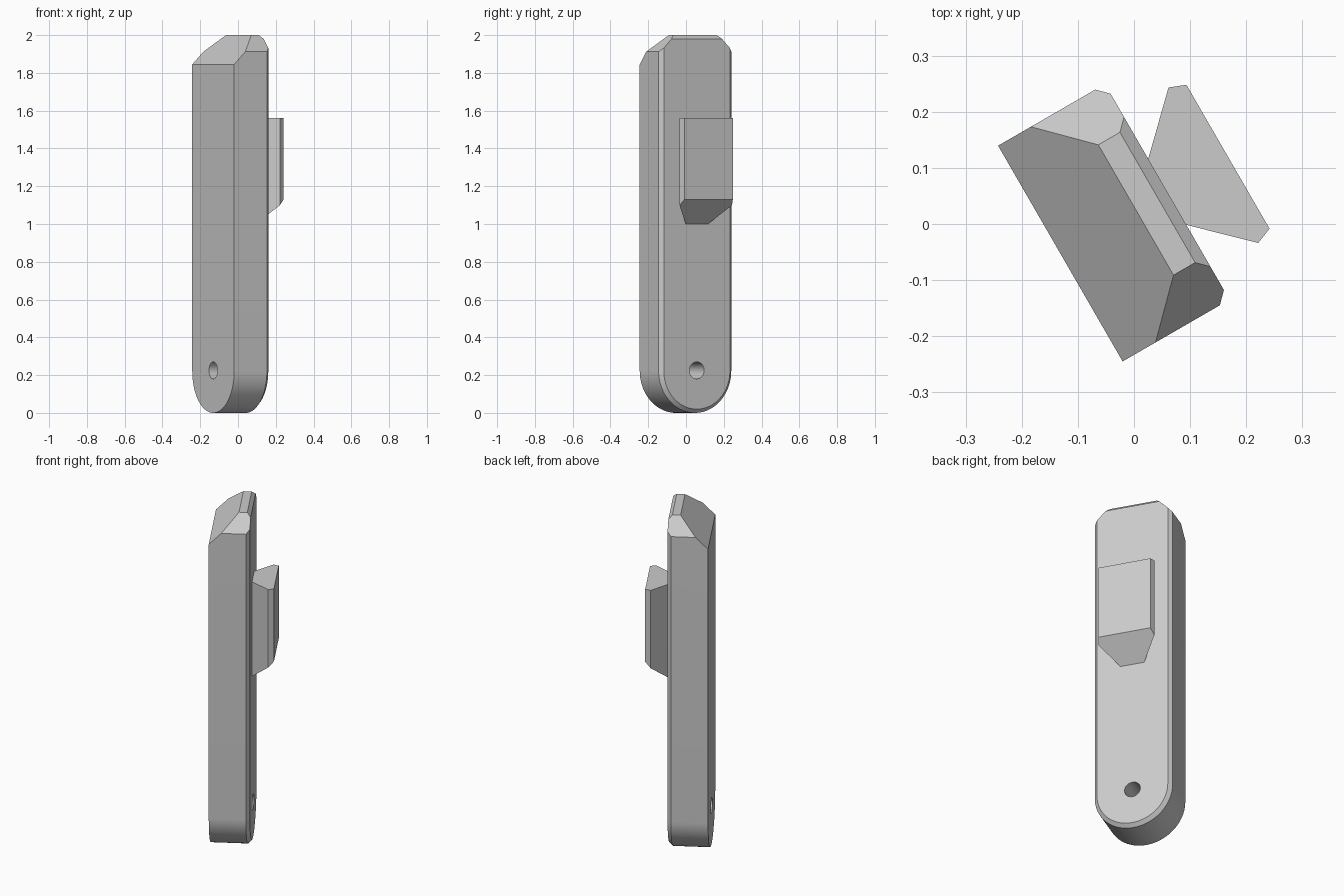
import bpy, bmesh, math
from mathutils import Vector

if "Cube" in bpy.data.objects:
    bpy.data.objects.remove(bpy.data.objects["Cube"])

TURN = math.radians(-60)   # whole model is turned about z
CX = -0.02                 # local centre line
BACK, FRONT, CH = -0.14, 0.08, 0.02
R = 0.222

grey = bpy.data.materials.new("light_grey")
grey.diffuse_color = (0.6, 0.6, 0.6, 1)
grey.use_nodes = True
grey.node_tree.nodes["Principled BSDF"].inputs["Base Color"].default_value = grey.diffuse_color


def add_object(name, bm):
    bmesh.ops.recalc_face_normals(bm, faces=bm.faces)
    me = bpy.data.meshes.new(name)
    bm.to_mesh(me)
    bm.free()
    me.materials.append(grey)
    ob = bpy.data.objects.new(name, me)
    ob.rotation_euler.z = TURN
    bpy.context.collection.objects.link(ob)
    return ob


def loft(rings):
    """Join equal-length rings of points into a capped solid."""
    bm = bmesh.new()
    loops = [[bm.verts.new(p) for p in ring] for ring in rings]
    n = len(loops[0])
    for a, b in zip(loops, loops[1:]):
        for i in range(n):
            j = (i + 1) % n
            bm.faces.new((a[i], a[j], b[j], b[i]))
    bm.faces.new(loops[0])
    bm.faces.new(loops[-1])
    return bm


def cut(bm, point, normal):
    """Slice off everything on the normal side and close the cut."""
    res = bmesh.ops.bisect_plane(bm, geom=bm.verts[:] + bm.edges[:] + bm.faces[:],
                                 plane_co=point, plane_no=normal, clear_outer=True)
    edges = [e for e in res["geom_cut"] if isinstance(e, bmesh.types.BMEdge)]
    bmesh.ops.contextual_create(bm, geom=edges)


def outline(y, inset):
    """Upright slab outline with a half-round bottom."""
    r, steps = R - inset, 48
    pts = [Vector((CX + r, y, 2 - inset)), Vector((CX - r, y, 2 - inset))]
    for i in range(steps + 1):
        a = math.pi * (1 + i / steps)
        pts.append(Vector((CX + r * math.cos(a), y, R + r * math.sin(a))))
    return pts


# Body: slab with a bevelled front edge and sloped top
bm = loft([outline(BACK, 0), outline(FRONT - CH, 0), outline(FRONT, CH)])
cut(bm, Vector((CX, 0.0155, 2)), Vector((0, -1, 1)))
for s in (-1, 1):
    cut(bm, Vector((CX + s * 0.134, 0, 2)), Vector((s, 0, 1)))
body = add_object("body", bm)

# Hanging hole through the round end
hole = [[Vector((CX + 0.045 * math.cos(i * math.tau / 32), y,
                 0.225 + 0.045 * math.sin(i * math.tau / 32))) for i in range(32)]
        for y in (BACK - 0.1, FRONT + 0.1)]
cutter = add_object("hole_cutter", loft(hole))
cutter.hide_render = True
mod = body.modifiers.new("hole", "BOOLEAN")
mod.object, mod.operation, mod.solver = cutter, "DIFFERENCE", "EXACT"
bpy.context.view_layer.objects.active = body
body.select_set(True)
bpy.ops.object.modifier_apply(modifier=mod.name)
bpy.data.objects.remove(cutter)
bpy.ops.object.shade_smooth_by_angle(angle=math.radians(20))

# Slider button: flares outward, underside slopes up
rings = []
for half, y in ((0.068, FRONT), (0.16, 0.175), (0.148, 0.205)):
    low = 1.0 + (y - FRONT) * 1.04
    rings.append([Vector((CX + sx * half, y, z))
                  for sx, z in ((-1, low), (1, low), (1, 1.56), (-1, 1.56))])
add_object("slider_button", loft(rings))
